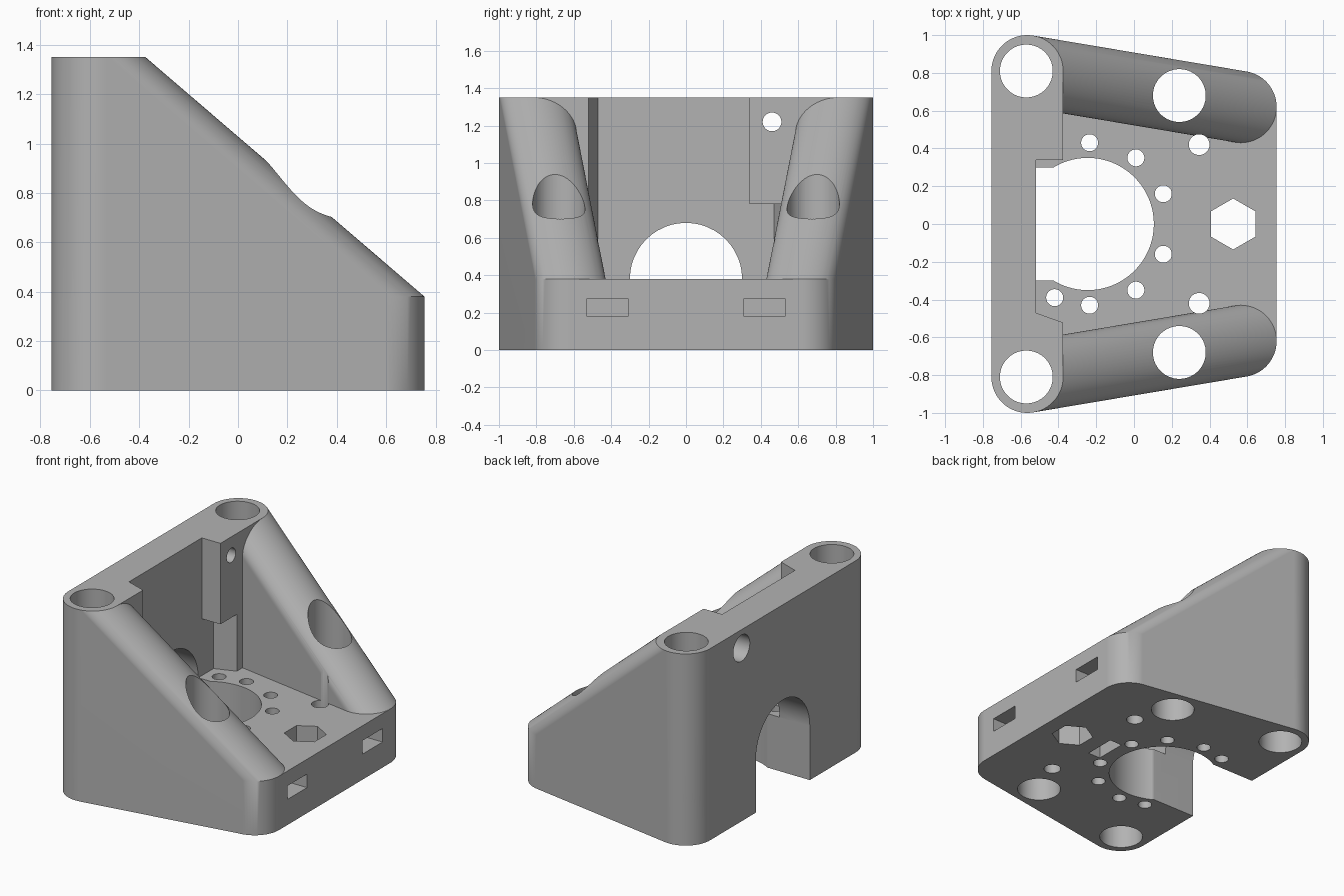
import bpy
import bmesh
from math import cos, sin, pi, radians
from mathutils import Matrix

old = bpy.data.objects.get("Cube")
if old:
    bpy.data.objects.remove(old, do_unlink=True)

BACK, FRONT = (-0.565, 0.81), (0.565, 0.62)   # corner pillar centres (left side)
R, TALL, LOW = 0.19, 1.35, 0.38

grey = bpy.data.materials.new("plain grey")
grey.use_nodes = True
grey.diffuse_color = (0.45, 0.45, 0.45, 1)
grey.node_tree.nodes["Principled BSDF"].inputs["Base Color"].default_value = (0.45, 0.45, 0.45, 1)


def make(name, bm):
    bmesh.ops.recalc_face_normals(bm, faces=bm.faces)
    mesh = bpy.data.meshes.new(name)
    bm.to_mesh(mesh)
    bm.free()
    mesh.materials.append(grey)
    obj = bpy.data.objects.new(name, mesh)
    bpy.context.collection.objects.link(obj)
    return obj


def hull(name, pillars):
    """Convex hull of upright cylinders given as (x, y, height)."""
    bm = bmesh.new()
    for x, y, h in pillars:
        for i in range(64):
            a = 2 * pi * i / 64
            for z in (0, h):
                bm.verts.new((x + R * cos(a), y + R * sin(a), z))
    out = bmesh.ops.convex_hull(bm, input=bm.verts)
    spare = {v for v in out["geom_interior"] + out["geom_unused"]
             if isinstance(v, bmesh.types.BMVert)}
    bmesh.ops.delete(bm, geom=list(spare), context='VERTS')
    bmesh.ops.dissolve_limit(bm, angle_limit=radians(0.1), verts=bm.verts, edges=bm.edges)
    return make(name, bm)


def prism(name, outline, z0, z1):
    bm = bmesh.new()
    face = bm.faces.new([bm.verts.new((x, y, z0)) for x, y in outline])
    top = bmesh.ops.extrude_face_region(bm, geom=[face])["geom"]
    bmesh.ops.translate(bm, vec=(0, 0, z1 - z0),
                        verts=[v for v in top if isinstance(v, bmesh.types.BMVert)])
    return make(name, bm)


def box(name, x0, x1, y0, y1, z0, z1):
    return prism(name, [(x0, y0), (x1, y0), (x1, y1), (x0, y1)], z0, z1)


def bore(name, x, y, r, sides=48, z1=1.6):
    ring = [(x + r * cos(2 * pi * (i + 0.5) / sides), y + r * sin(2 * pi * (i + 0.5) / sides))
            for i in range(sides)]
    return prism(name, ring, -0.2, z1)


def bore_x(name, y, z, r, x0, x1):
    bm = bmesh.new()
    bmesh.ops.create_cone(bm, cap_ends=True, segments=48, radius1=r, radius2=r, depth=x1 - x0,
                          matrix=Matrix.Translation(((x0 + x1) / 2, y, z)) @ Matrix.Rotation(pi / 2, 4, 'Y'))
    return make(name, bm)


# Floor block, back wall and the two sloping arms
(bx, by), (fx, fy) = BACK, FRONT
body = hull("mount_body", [(bx, by, LOW), (bx, -by, LOW), (fx, fy, LOW), (fx, -fy, LOW)])
adds = [hull("back_wall", [(bx, by, TALL), (bx, -by, TALL)])]
adds += [hull("side_arm", [(bx, s * by, TALL), (fx, s * fy, LOW)]) for s in (1, -1)]

# Recess in the wall: flared sides, narrower beside the upper left block
edge, deep = -0.36, -0.52
cuts = [
    prism("lower_recess", [(deep, -0.47), (edge, -0.527), (edge, 0.527), (deep, 0.47)], LOW, 0.78),
    prism("upper_recess", [(deep, -0.47), (edge, -0.527), (edge, 0.34), (deep, 0.34)], 0.77, 1.6),
]

# Round opening in the floor and arched slot through the wall
cuts += [
    bore("floor_opening", -0.245, 0, 0.35, 96, LOW + 0.02),
    box("slot", -0.9, -0.4, -0.3, 0.3, -0.2, LOW),
    bore_x("arch", 0, LOW, 0.3, -0.9, -0.4),
]

# Screw hole with counterbore in the upper left block
cuts += [bore_x("screw_hole", 0.46, 1.22, 0.05, -0.9, -0.3),
         bore_x("counterbore", 0.46, 1.22, 0.092, -0.9, -0.6)]

# Vertical holes, mirrored left and right
for s in (1, -1):
    cuts += [bore("pillar_hole", -0.57, s * by, 0.14),
             bore("arm_hole", 0.24, s * 0.68, 0.14),
             bore("clamp_hole", 0.345, s * 0.42, 0.055, 32),
             box("nut_slot", 0.24, 0.9, s * 0.42 - 0.11, s * 0.42 + 0.11, 0.18, 0.275)]
    for x, y in ((-0.235, 0.43), (0.01, 0.35), (0.155, 0.16), (-0.42, 0.39)):
        cuts.append(bore("bolt_hole", x, s * y, 0.045, 32, LOW + 0.02))

# Hexagonal hole and the nut pocket under the floor
cuts += [bore("hex_hole", 0.525, 0, 0.135, 6),
         box("nut_pocket", 0.2, 0.295, -0.11, 0.11, -0.2, 0.3)]

# Carry out the joins and cuts, then drop the helpers
for tool in adds + cuts:
    tool.hide_render = True
    mod = body.modifiers.new(tool.name, 'BOOLEAN')
    mod.operation = 'UNION' if tool in adds else 'DIFFERENCE'
    mod.solver = 'EXACT'
    mod.object = tool
bpy.context.view_layer.update()
result = bpy.data.meshes.new_from_object(body.evaluated_get(bpy.context.evaluated_depsgraph_get()))
body.modifiers.clear()
body.data = result
for tool in adds + cuts:
    bpy.data.objects.remove(tool, do_unlink=True)

result.materials.clear()
result.materials.append(grey)
for poly in result.polygons:
    poly.material_index = 0

# Smooth curves, sharp edges
bpy.ops.object.select_all(action='DESELECT')
body.select_set(True)
bpy.context.view_layer.objects.active = body
bpy.ops.object.shade_smooth_by_angle(angle=radians(30))
weighted = body.modifiers.new("even_normals", 'WEIGHTED_NORMAL')
weighted.keep_sharp = True
